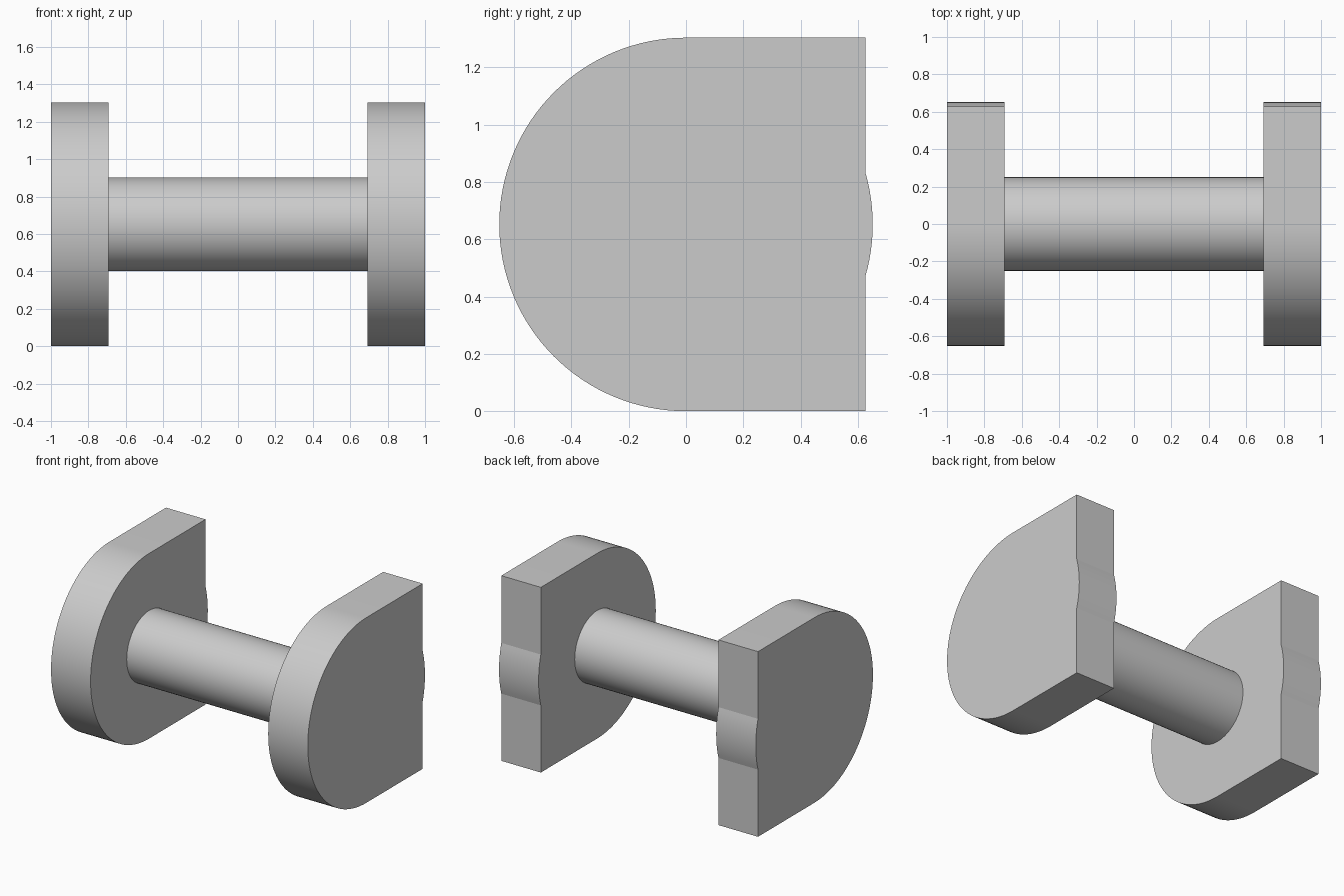
import bpy, bmesh
from math import sin, cos, pi, acos
from mathutils import Matrix

if "Cube" in bpy.data.objects:
    bpy.data.objects.remove(bpy.data.objects["Cube"])

R = 0.652            # flange radius and axle height
BACK = 0.627         # flat back face
INNER, OUTER = 0.692, 1.0


def arc(a0, a1, n):
    return [(R * cos(a0 + (a1 - a0) * i / n), R + R * sin(a0 + (a1 - a0) * i / n))
            for i in range(n + 1)]


def finish(bm, name):
    bmesh.ops.recalc_face_normals(bm, faces=bm.faces)
    mesh = bpy.data.meshes.new(name)
    bm.to_mesh(mesh)
    bm.free()
    obj = bpy.data.objects.new(name, mesh)
    bpy.context.collection.objects.link(obj)
    bpy.ops.object.select_all(action='DESELECT')
    obj.select_set(True)
    bpy.context.view_layer.objects.active = obj
    bpy.ops.object.shade_smooth_by_angle(angle=0.14)
    return obj


# D-shaped flange: round front, square back corners, shallow bump on the back
def flange(name, x0, x1):
    bump = acos(BACK / R)
    profile = (arc(pi / 2, 3 * pi / 2, 64) + [(BACK, 0)]
               + arc(-bump, bump, 12) + [(BACK, 2 * R)])
    bm = bmesh.new()
    face = bm.faces.new([bm.verts.new((x0, y, z)) for y, z in profile])
    ext = bmesh.ops.extrude_face_region(bm, geom=[face], use_keep_orig=True)
    moved = [v for v in ext['geom'] if isinstance(v, bmesh.types.BMVert)]
    bmesh.ops.translate(bm, verts=moved, vec=(x1 - x0, 0, 0))
    return finish(bm, name)


flange("left_flange", -OUTER, -INNER)
flange("right_flange", INNER, OUTER)

# Axle between the flanges
bm = bmesh.new()
bmesh.ops.create_cone(bm, cap_ends=True, segments=64, radius1=0.25, radius2=0.25,
                      depth=2 * INNER,
                      matrix=Matrix.Translation((0, 0, R)) @ Matrix.Rotation(pi / 2, 4, 'Y'))
finish(bm, "axle")
